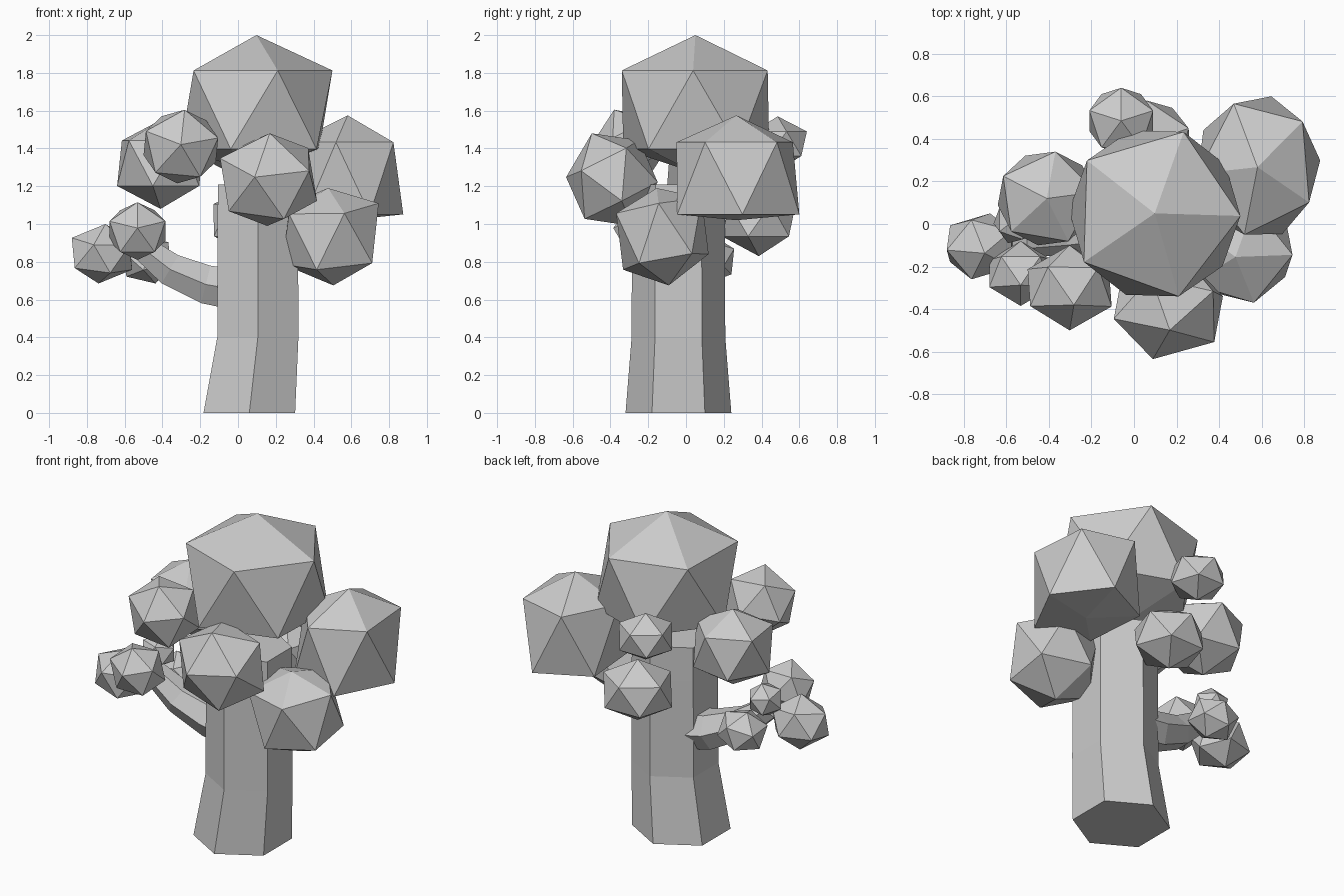
import bpy, bmesh
from math import sin, cos, pi, sqrt
from mathutils import Vector

if "Cube" in bpy.data.objects:
    bpy.data.objects.remove(bpy.data.objects["Cube"])


def finish(name, verts, faces):
    me = bpy.data.meshes.new(name)
    me.from_pydata([tuple(v) for v in verts], [], faces)
    bm = bmesh.new()
    bm.from_mesh(me)
    bmesh.ops.recalc_face_normals(bm, faces=bm.faces)
    bm.to_mesh(me)
    bm.free()
    ob = bpy.data.objects.new(name, me)
    bpy.context.collection.objects.link(ob)
    return ob


def limb(name, path, ref, n=6):
    """Faceted tube through (point, tangent, radius) stations."""
    verts, faces = [], []
    for p, t, r in path:
        t = Vector(t).normalized()
        u = Vector(ref)
        u = (u - t * u.dot(t)).normalized()
        w = t.cross(u)
        for i in range(n):
            a = 2 * pi * i / n
            verts.append(Vector(p) + r * (u * cos(a) + w * sin(a)))
    for s in range(len(path) - 1):
        for i in range(n):
            j = (i + 1) % n
            faces.append((s * n + i, s * n + j, s * n + n + j, s * n + n + i))
    faces.append(tuple(range(n)))
    faces.append(tuple(range(len(verts) - n, len(verts))))
    return finish(name, verts, faces)


def leaves(name, lo, hi, axis=(0, 0, 1), ref=(1, 0, 0), caps=(1, 1), low=1.0):
    """Icosahedron with a pole along axis, a ring corner toward ref, optionally
    flattened poles and a wider lower ring, fitted to the box lo..hi."""
    k = Vector(axis).normalized()
    u = Vector(ref)
    u = (u - k * u.dot(k)).normalized()
    w = k.cross(u)
    h, r = 1 / sqrt(5), 2 / sqrt(5)
    pts = [k * caps[0]]
    for z, off, rr in ((h, 0, r), (-h, pi / 5, r * low)):
        for i in range(5):
            a = off + 2 * pi * i / 5
            pts.append(u * rr * cos(a) + w * rr * sin(a) + k * z)
    pts.append(-k * caps[1])
    faces = []
    for i in range(5):
        j = (i + 1) % 5
        faces += [(0, 1 + i, 1 + j), (1 + i, 6 + i, 1 + j),
                  (6 + i, 6 + j, 1 + j), (11, 6 + j, 6 + i)]
    for c in range(3):
        a = min(p[c] for p in pts)
        b = max(p[c] for p in pts)
        for p in pts:
            p[c] = lo[c] + (p[c] - a) * (hi[c] - lo[c]) / (b - a)
    return finish(name, pts, faces)


# trunk and side branch
up = (0, 0, 1)
limb("trunk", [((.06, -.04, 0), up, .28), ((.105, -.04, .4), up, .248),
               ((.105, -.04, 1.0), up, .246), ((.105, -.04, 1.21), up, .244)], (0, 1, 0))
limb("branch", [((0, -.01, .65), (-1, 0, .05), .125), ((-.17, -.02, .68), (-1, 0, .25), .118),
                ((-.36, -.05, .76), (-1, 0, .6), .1), ((-.54, -.08, .9), (-1, 0, .8), .07)],
     (0, 1, 0))

# main crown
leaves("crown", (-.305, -.34, 1.27), (.5, .44, 2.0), ref=(1, -.03, 0), caps=(.85, .72))

# large clumps around the trunk
leaves("right_clump", (.3, -.05, 1.02), (.875, .6, 1.575), ref=(.75, .66, 0),
       caps=(.78, .52), low=1.05)
leaves("lower_right_clump", (.235, -.37, .675), (.745, .12, 1.19),
       axis=(-.06, -.15, 1), caps=(.75, .85))
leaves("front_clump", (-.095, -.635, .99), (.418, -.15, 1.48),
       axis=(-.26, -1, .05), ref=(.15, 0, 1))
leaves("left_clump", (-.64, -.1, 1.08), (-.18, .34, 1.55), ref=(-.88, .47, 0), caps=(.85, .9))
leaves("front_left_clump", (-.5, -.5, 1.215), (-.105, -.1, 1.605),
       axis=(0, -1, .05), ref=(.1, 0, 1))
leaves("back_upper_clump", (-.21, .33, 1.28), (.09, .64, 1.57), ref=(0, 1, 0))
leaves("back_lower_clump", (-.13, .19, .83), (.26, .58, 1.21), ref=(-1, .3, 0))

# small clumps at the branch tip
leaves("tip_outer_clump", (-.88, -.26, .685), (-.56, .05, 1.0), axis=(.1, -.2, 1), ref=(-1, 0, 0))
leaves("tip_front_clump", (-.68, -.385, .81), (-.385, -.08, 1.115),
       axis=(0, -1, .1), ref=(0, 0, 1))
leaves("tip_back_clump", (-.605, 0, .685), (-.355, .255, .94), axis=(-.3, .1, 1))
leaves("tip_top_clump", (-.66, -.09, .88), (-.455, .11, 1.085), axis=(.1, .2, 1))
